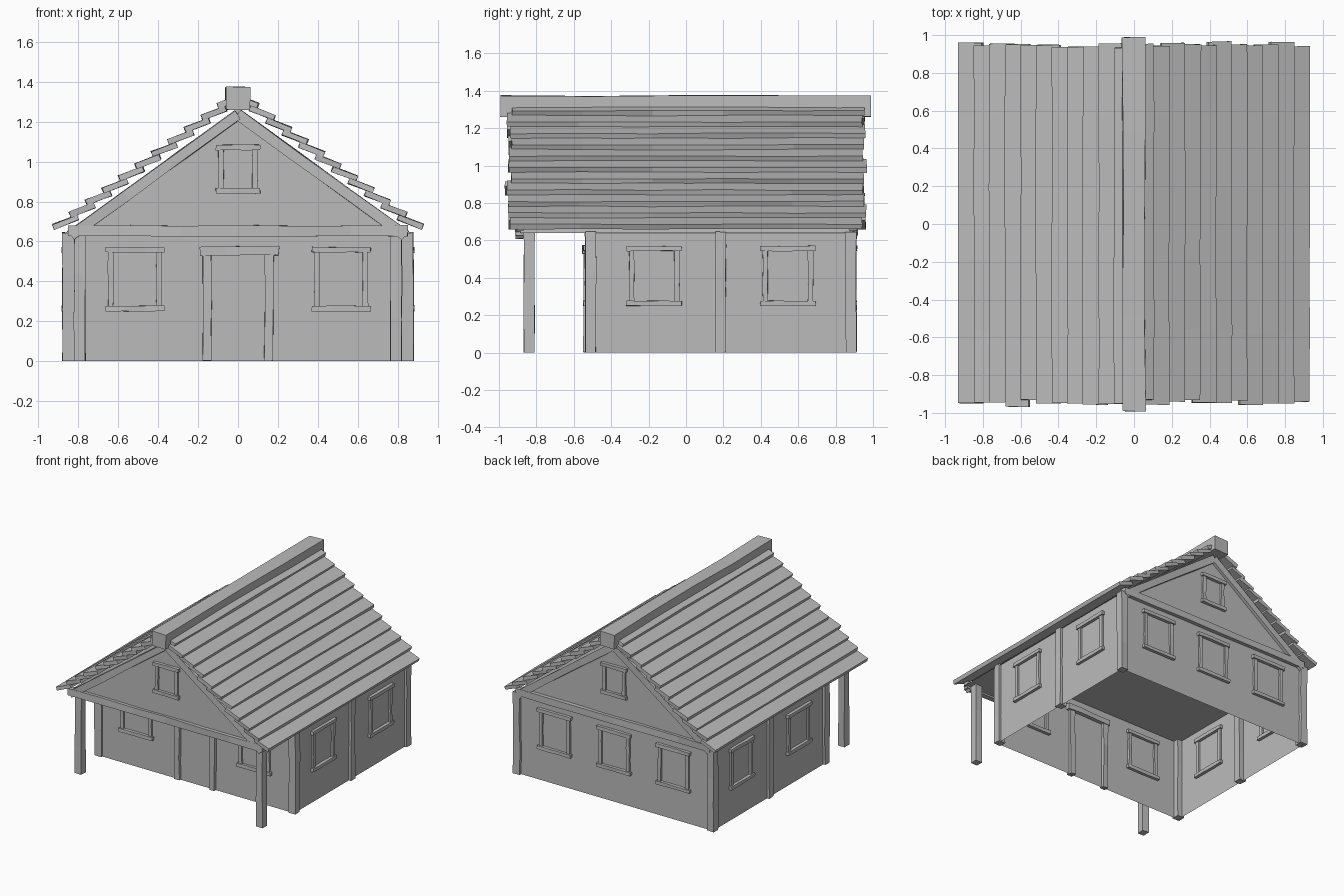
import bpy, bmesh, math, random
from mathutils import Vector, Matrix

random.seed(4)
cube = bpy.data.objects.get("Cube")
if cube:
    bpy.data.objects.remove(cube, do_unlink=True)

grey = bpy.data.materials.new("plain grey")
grey.use_nodes = True
grey.diffuse_color = (0.5, 0.5, 0.5, 1)
grey.node_tree.nodes["Principled BSDF"].inputs["Base Color"].default_value = (0.5, 0.5, 0.5, 1)


def finish(name, bm):
    bmesh.ops.recalc_face_normals(bm, faces=bm.faces)
    mesh = bpy.data.meshes.new(name)
    bm.to_mesh(mesh)
    bm.free()
    mesh.materials.append(grey)
    obj = bpy.data.objects.new(name, mesh)
    bpy.context.collection.objects.link(obj)
    return obj


def hewn(name, lo, hi, tilt=0, cuts=2, wobble=0.003):
    """Rough timber between two corners, tilted about y, slightly uneven along its length."""
    lo, hi = Vector(lo), Vector(hi)
    size, centre = hi - lo, (lo + hi) / 2
    axis = max(range(3), key=lambda i: size[i])
    bm = bmesh.new()
    bmesh.ops.create_cube(bm, size=1)
    long_edges = [e for e in bm.edges
                  if abs(e.verts[0].co[axis] - e.verts[1].co[axis]) > 0.5]
    bmesh.ops.subdivide_edges(bm, edges=long_edges, cuts=cuts, use_grid_fill=True)
    for v in bm.verts:
        v.co = v.co * size
        for i in range(3):
            v.co[i] += random.uniform(-wobble, wobble)
    bmesh.ops.transform(bm, verts=bm.verts,
                        matrix=Matrix.Translation(centre) @ Matrix.Rotation(tilt, 4, 'Y'))
    for v in bm.verts:
        v.co.z = max(v.co.z, 0)
    return finish(name, bm)


def frame(name, along, across, z0, z1, half, axis):
    """Window frame lying on a wall; axis is the wall's horizontal direction."""
    def bar(part, a0, a1, b0, b1, depth):
        lo, hi = (a0, across - depth), (a1, across + depth)
        if axis == 'y':
            lo, hi = lo[::-1], hi[::-1]
        hewn(f"{name}_{part}", (*lo, b0), (*hi, b1), wobble=0.002)
    bar("sill", along - half, along + half, z0, z0 + 0.027, 0.024)
    bar("lintel", along - half, along + half, z1 - 0.027, z1, 0.024)
    for s, side in ((-1, "a"), (1, "b")):
        a = along + s * (half - 0.027)
        bar("jamb_" + side, a - 0.014, a + 0.014, z0 + 0.02, z1 - 0.02, 0.015)


# Walls: four thin sides, open underneath
FRONT, BACK, SIDE, EAVE, APEX = -0.525, 0.89, 0.86, 0.64, 1.27
bm = bmesh.new()
corners = [(-SIDE, FRONT), (SIDE, FRONT), (SIDE, BACK), (-SIDE, BACK)]
low = [bm.verts.new((x, y, 0)) for x, y in corners]
top = [bm.verts.new((x, y, EAVE + 0.005)) for x, y in corners]
for i in range(4):
    j = (i + 1) % 4
    bm.faces.new((low[i], low[j], top[j], top[i]))
finish("walls", bm)

# Gabled upper storey reaching out over the porch
bm = bmesh.new()
ends = [[bm.verts.new((x, y, z)) for x, z in ((-0.87, EAVE), (0.87, EAVE), (0, APEX))]
        for y in (-0.885, BACK)]
for tri in ends:
    bm.faces.new(tri)
for i in range(3):
    j = (i + 1) % 3
    bm.faces.new((ends[0][i], ends[0][j], ends[1][j], ends[1][i]))
finish("gable_block", bm)

# Gable trim: tie beam and two rafters on each end
slope = math.atan2(APEX - EAVE, 0.87)
length = math.hypot(APEX - EAVE, 0.87)
for end, y in (("front", -0.89), ("back", 0.895)):
    hewn(f"{end}_tie_beam", (-0.85, y - 0.022, 0.627), (0.85, y + 0.022, 0.68), cuts=5)
    for s, side in ((-1, "right"), (1, "left")):
        c = Vector((s * 0.435 - s * 0.016, y, (EAVE + APEX) / 2 - 0.022))
        h = Vector((length / 2 - 0.02, 0.02, 0.026))
        hewn(f"{end}_{side}_rafter", c - h, c + h, tilt=s * slope)
    frame(f"{end}_gable_window", 0, -0.885 if y < 0 else BACK, 0.84, 1.085, 0.112, 'x')

for s, side in ((-1, "right"), (1, "left")):
    # Posts
    for part, y in (("front_corner", -0.51), ("middle", 0.185), ("back_corner", 0.882)):
        hewn(f"{side}_{part}_post", (s * 0.85 - 0.029, y - 0.029, 0),
             (s * 0.85 + 0.029, y + 0.029, 0.645))
    hewn(f"{side}_porch_post", (s * 0.793 - 0.028, -0.867, 0),
         (s * 0.793 + 0.028, -0.811, 0.645))
    # Windows
    for part, y in (("front", -0.17), ("back", 0.545)):
        frame(f"{side}_{part}_window", y, s * SIDE, 0.25, 0.57, 0.148, 'y')
    frame(f"front_{side}_window", s * 0.517, FRONT, 0.25, 0.572, 0.148, 'x')
    frame(f"back_{side}_window", s * 0.52, BACK, 0.25, 0.572, 0.148, 'x')
    # Door jambs
    hewn(f"door_{side}_jamb", (s * 0.155 - 0.022, FRONT - 0.022, 0),
         (s * 0.155 + 0.022, FRONT + 0.022, 0.54))
    # Overlapping roof planks
    tilt = math.radians(21)
    for n in range(11):
        c = Vector((s * (0.864 - 0.0825 * n), random.uniform(-0.012, 0.012),
                    0.697 + 0.0607 * n))
        h = Vector((0.066, 0.95 + random.uniform(-0.012, 0.012), 0.014))
        hewn(f"{side}_roof_plank_{n + 1}", c - h, c + h, tilt=s * tilt, cuts=4)

frame("back_middle_window", 0, BACK, 0.25, 0.572, 0.148, 'x')
hewn("door_lintel", (-0.19, FRONT - 0.03, 0.53), (0.205, FRONT + 0.03, 0.573), wobble=0.004)
hewn("ridge_beam", (-0.06, -0.995, 1.262), (0.06, 0.992, 1.372), cuts=3, wobble=0.005)
